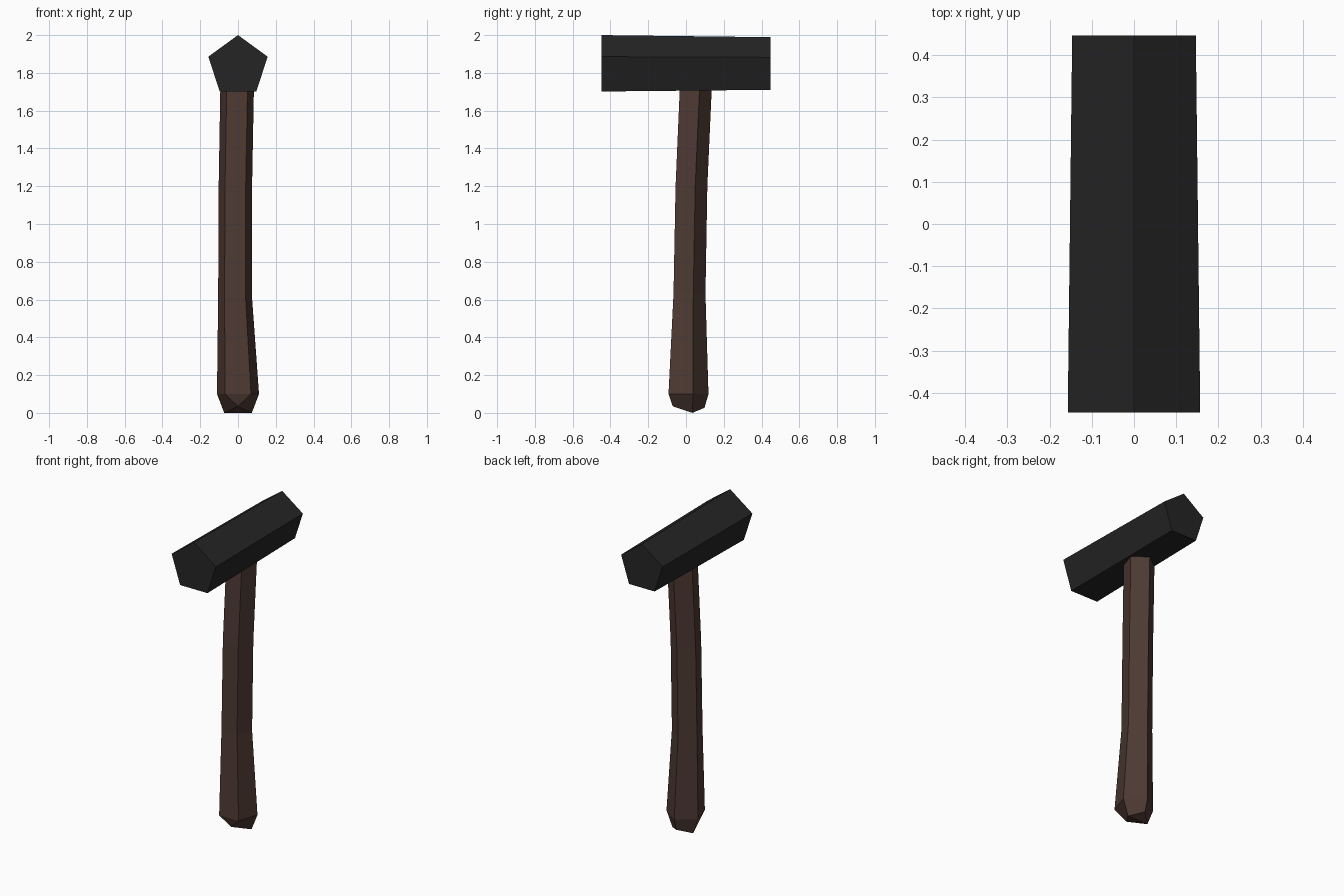
import bpy, bmesh
from math import sin, cos, tau
from mathutils import Vector

cube = bpy.data.objects.get("Cube")
if cube:
    bpy.data.objects.remove(cube, do_unlink=True)


def material(name, rgb):
    mat = bpy.data.materials.new(name)
    mat.use_nodes = True
    mat.diffuse_color = (*rgb, 1)
    bsdf = next(n for n in mat.node_tree.nodes if n.type == "BSDF_PRINCIPLED")
    bsdf.inputs["Base Color"].default_value = (*rgb, 1)
    return mat


def pentagon(center, radius, up):
    """Five points around center, the first one pointing along up, flat in the x-up plane."""
    side = Vector((1, 0, 0))
    return [Vector(center) + radius * (side * sin(tau * i / 5) + Vector(up) * cos(tau * i / 5))
            for i in range(5)]


def loft(bm, rings):
    """Join successive rings with quads and return their vertices."""
    loops = [[bm.verts.new(p) for p in ring] for ring in rings]
    for low, high in zip(loops, loops[1:]):
        for i in range(5):
            j = (i + 1) % 5
            bm.faces.new((low[i], low[j], high[j], high[i]))
    return loops


def finish(bm, name, mat):
    bmesh.ops.recalc_face_normals(bm, faces=bm.faces)
    mesh = bpy.data.meshes.new(name)
    bm.to_mesh(mesh)
    bm.free()
    mesh.materials.append(mat)
    obj = bpy.data.objects.new(name, mesh)
    bpy.context.collection.objects.link(obj)


iron = material("dark_iron", (0.0185, 0.0185, 0.0185))
wood = material("brown_wood", (0.076, 0.042, 0.033))

# Hammer head: a pentagonal block, slightly narrower at the back
bm = bmesh.new()
front, back = loft(bm, [pentagon((0, -0.447, 1.835), 0.165, (0, 0, 1)),
                        pentagon((0, 0.447, 1.835), 0.154, (0, 0, 1))])
bm.faces.new(front)
bm.faces.new(back)
finish(bm, "hammer_head", iron)

# Handle: a gently bent pentagonal shaft with its ridge at the back
bm = bmesh.new()
stations = [((0, 0.002, 0.1), 0.117), ((-0.016, 0.0095, 0.63), 0.0935),
            ((-0.014, 0.02, 1.2), 0.093), ((-0.005, 0.042, 1.7), 0.0935),
            ((-0.004, 0.044, 1.75), 0.0935)]
rings = loft(bm, [pentagon(c, r, (0, 1, 0)) for c, r in stations])
bm.faces.new(rings[-1])

# Handle butt: tapers to four corners, the two front ones meeting in one point
rear, left, front_left, front_right, right = rings[0]
tip_rear, tip_left, tip_front, tip_right = [bm.verts.new(p) for p in (
    (0, 0.098, 0.027), (0.073, 0.033, 0), (0, -0.07, 0.035), (-0.073, 0.033, 0))]
for face in ((rear, left, tip_left, tip_rear), (left, front_left, tip_front, tip_left),
             (front_left, front_right, tip_front),
             (front_right, right, tip_right, tip_front), (right, rear, tip_rear, tip_right),
             (tip_front, tip_left, tip_right), (tip_rear, tip_left, tip_right)):
    bm.faces.new(face)
finish(bm, "handle", wood)
